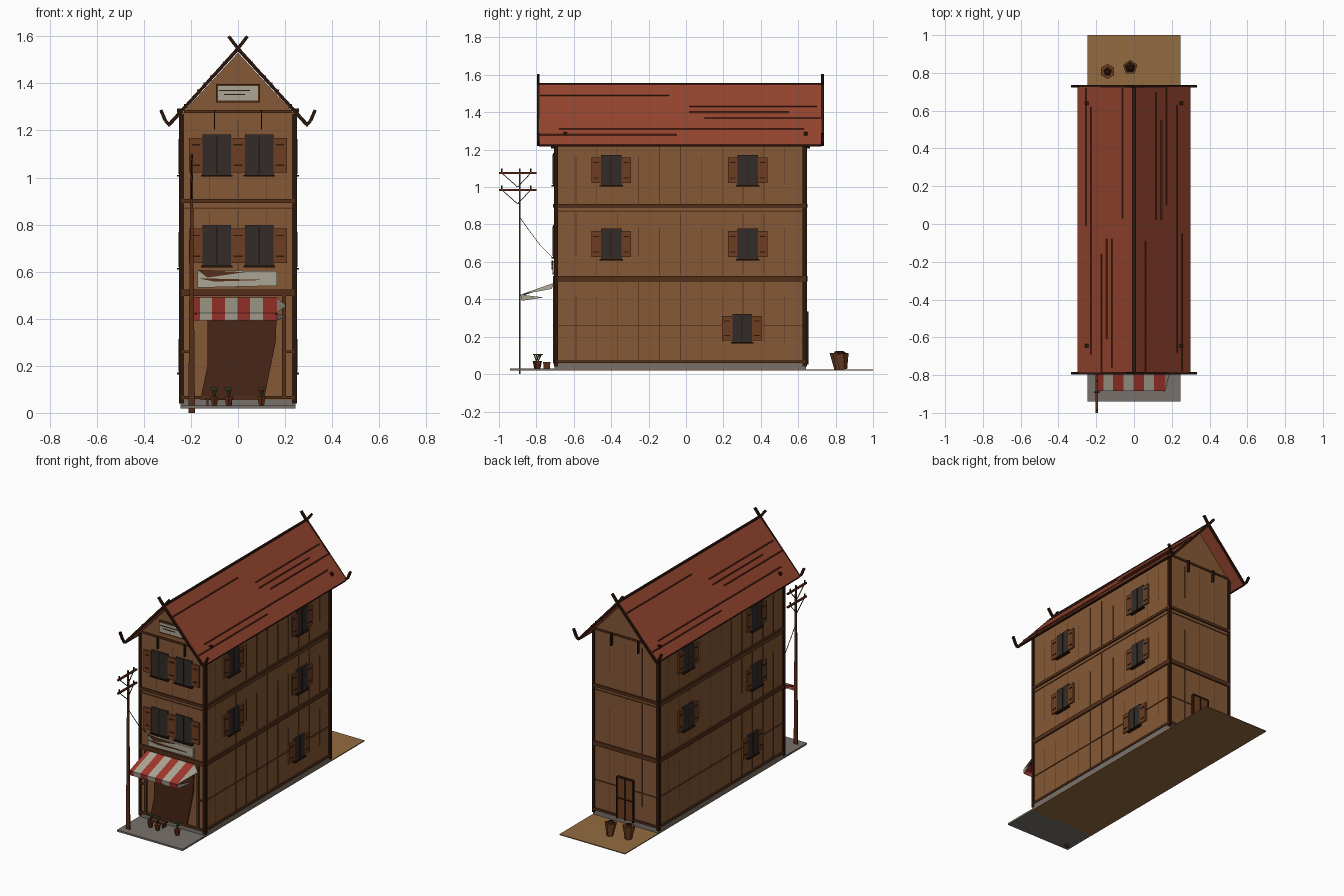
import bpy, bmesh, math, random
from mathutils import Matrix, Vector

if "Cube" in bpy.data.objects:
    bpy.data.objects.remove(bpy.data.objects["Cube"])

random.seed(4)
COLOURS = {"wall": "845939", "timber": "553220", "dark": "2f1c13", "roof": "934632", "streak": "62301f",
           "pane": "35302d", "shutter": "6c4026", "stone": "77716a", "soil": "916a42", "pale": "aaa492",
           "red": "a03830", "shade": "4a2a1c", "leaf": "4c5a30", "seam": "5c3a24"}
parts = {}


def material(key):
    m = bpy.data.materials.get(key)
    if not m:
        m = bpy.data.materials.new(key)
        h = COLOURS[key]
        m.diffuse_color = [(int(h[i:i + 2], 16) / 255) ** 2.2 for i in (0, 2, 4)] + [1]
        m.use_nodes = True
        m.node_tree.nodes["Principled BSDF"].inputs["Base Color"].default_value = m.diffuse_color
    return m


def part(name, mat):
    """One mesh per named part; pieces are gathered into it."""
    if name not in parts:
        parts[name] = (bmesh.new(), mat)
    return parts[name][0]


def box(name, mat, centre, size, M=Matrix()):
    T = M @ Matrix.Translation(centre) @ Matrix.Diagonal((*size, 1))
    bmesh.ops.create_cube(part(name, mat), size=1, matrix=T)


def beam(name, mat, a, b, w, d=None):
    a, b = Vector(a), Vector(b)
    rot = (b - a).to_track_quat('Z', 'Y').to_matrix().to_4x4()
    T = Matrix.Translation((a + b) / 2) @ rot
    box(name, mat, (0, 0, 0), (w, d or w, (b - a).length), T)


def prism(name, mat, pts, y0, y1, M=Matrix()):
    """Extrude an x-z outline from y0 to y1."""
    bm = part(name, mat)
    f = bm.faces.new([bm.verts.new(M @ Vector((x, y0, z))) for x, z in pts])
    ext = bmesh.ops.extrude_face_region(bm, geom=[f], use_keep_orig=True)
    vs = [v for v in ext["geom"] if isinstance(v, bmesh.types.BMVert)]
    bmesh.ops.translate(bm, verts=vs, vec=M.to_3x3() @ Vector((0, y1 - y0, 0)))


def sheet(name, mat, pts):
    bm = part(name, mat)
    bm.faces.new([bm.verts.new(p) for p in pts])


def cone(name, mat, base, r1, r2, h, sides, tilt=0):
    T = Matrix.Translation(base) @ Matrix.Rotation(tilt, 4, 'X') @ Matrix.Translation((0, 0, h / 2))
    bmesh.ops.create_cone(part(name, mat), cap_ends=True, segments=sides, radius1=r1, radius2=r2, depth=h, matrix=T)


# Wall frames: local x runs along the wall, local -y points outwards, origin on the wall face
def wall_frame(turns, dist, mid=0):
    return Matrix.Translation((0, mid, 0)) @ Matrix.Rotation(turns * math.pi / 2, 4, 'Z') @ Matrix.Translation((0, -dist, 0))


FRONT, BACK = wall_frame(0, .70), wall_frame(2, .64)
RIGHT, LEFT = wall_frame(1, .24), wall_frame(3, .24)

# Ground, paving and stone plinth
box("back_yard", "soil", (0, .15, .022), (.49, 1.70, .006))
box("front_paving", "stone", (0, -.82, .025), (.49, .24, .012))
box("plinth", "stone", (0, -.03, .04), (.49, 1.345, .035))

# House body with gables
prism("house_body", "wall", [(-.24, .05), (.24, .05), (.24, 1.27), (0, 1.53), (-.24, 1.27)], -.70, .64)

# Corner posts
for x in (-.24, .24):
    for y in (-.695, .635):
        box("corner_posts", "dark", (x, y, .655), (.02, .022, 1.23))

# Floor beams and plank seams on every wall
for M, a, b in ((FRONT, -.24, .24), (BACK, -.24, .24), (RIGHT, -.70, .64), (LEFT, -.64, .70)):
    c, w = (a + b) / 2, b - a
    for z, h in ((.51, .028), (.90, .018), (.065, .014)):
        box("floor_beams", "timber", (c, -.003, z), (w, .014, h), M)
    for z in (.26, .87):
        if M is not FRONT or z > .5:
            box("thin_rails", "seam", (c, -.001, z), (w, .006, .007), M)
    n = round(w / .11)
    for i in range(1, n):
        for z0, z1 in ((.07, .50), (.53, .86), (.91, 1.24)):
            if M is FRONT and z0 < .1:
                continue
            lo, hi = z0 + random.choice((0, 0, .1)), z1 - random.choice((0, 0, .08))
            box("plank_seams", "seam", (a + w * i / n, 0, (lo + hi) / 2), (.004, .004, hi - lo), M)
for M in (FRONT, BACK):
    box("gable_beams", "timber", (0, -.002, 1.28), (.46, .01, .012), M)
    for x in (-.10, .10):
        box("gable_hooks", "dark", (x, -.012, 1.245), (.006, .02, .08), M)


# Shuttered windows
def window(M, u, z, w, h, sh):
    box("window_panes", "pane", (u, -.004, z), (w, .012, h), M)
    box("window_bars", "dark", (u, -.011, z), (.005, .004, h * .9), M)
    box("window_sills", "dark", (u, -.008, z - h / 2), (w + .015, .024, .008), M)
    for s in (-1, 1):
        x = u + s * (w / 2 + sh / 2)
        box("shutters", "shutter", (x, -.006, z), (sh, .010, h * .84), M)
        for dz in (-.25, .25):
            box("shutter_hinges", "dark", (x, -.012, z + dz * h), (sh * .6, .003, .006), M)


for z in (1.095, .71):
    for x in (-.09, .09):
        window(FRONT, x, z, .12, .175, .058)
for z in (1.09, .695):
    for y in (-.40, .33):
        window(RIGHT, y, z, .11, .165, .05)
        window(LEFT, -y, z, .11, .165, .05)
window(RIGHT, .30, .245, .105, .155, .055)
window(LEFT, .36, .245, .105, .155, .055)

# Back door
box("back_door", "shutter", (0, -.005, .19), (.115, .014, .27), BACK)
for x in (-.06, 0, .06):
    box("back_door_frame", "dark", (x, -.008, .19), (.008, .016, .28), BACK)
for z in (.19, .33):
    box("back_door_frame", "dark", (0, -.008, z), (.12, .016, .008), BACK)

# Shop entrance and its frame
prism("shop_entrance", "shade", [(-.16, .055), (.11, .055), (.16, .30), (.165, .44), (-.13, .44), (-.13, .20)], -.008, 0, FRONT)
for x in (-.195, .195):
    box("shop_posts", "timber", (x, -.004, .28), (.016, .014, .44), FRONT)
    box("shop_rails", "timber", (x * 1.13, -.003, .26), (.04, .012, .01), FRONT)

# Striped awning with valance and pointed ends
edges = [-.19, -.162, -.11, -.056, -.002, .052, .106, .165]
for i, (a, b) in enumerate(zip(edges, edges[1:])):
    n, m = ("awning_white_stripes", "pale") if i % 2 else ("awning_red_stripes", "red")
    sheet(n, m, [(a, -.70, .49), (b, -.70, .49), (b, -.885, .425), (a, -.885, .425)])
    sheet(n, m, [(a, -.885, .425), (b, -.885, .425), (b, -.88, .392), (a, -.88, .392)])
sheet("awning_white_stripes", "pale", [(.165, -.70, .49), (.205, -.72, .455), (.165, -.885, .425)])
sheet("awning_white_stripes", "pale", [(.165, -.885, .425), (.205, -.76, .41), (.165, -.88, .392)])
sheet("awning_red_stripes", "red", [(-.19, -.70, .49), (-.205, -.72, .455), (-.19, -.885, .425)])
for x in (-.18, .16):
    beam("awning_struts", "dark", (x, -.70, .48), (x, -.885, .418), .006)

# Blank shop board and gable board
prism("shop_board", "pale", [(-.172, .532), (.165, .54), (.165, .603), (-.172, .605)], -.014, 0, FRONT)
prism("shop_board_cracks", "timber", [(-.172, .607), (.03, .598), (-.13, .575)], -.018, -.01, FRONT)
prism("shop_board_cracks", "timber", [(-.172, .572), (.12, .565), (-.10, .558)], -.018, -.01, FRONT)
box("gable_board_frame", "timber", (0, -.005, 1.358), (.185, .014, .08), FRONT)
box("gable_board", "pale", (0, -.011, 1.358), (.168, .008, .062), FRONT)
for z, w in ((1.37, .13), (1.352, .09)):
    box("gable_board_slats", "dark", (-.015, -.016, z), (w, .003, .004), FRONT)

# Roof
prism("roof", "roof", [(0, 1.555), (.30, 1.228), (.29, 1.218), (0, 1.535), (-.29, 1.218), (-.30, 1.228)], -.785, .725)
box("roof_ridge", "dark", (0, -.03, 1.55), (.014, 1.51, .014))
for s in (-1, 1):
    on_roof = lambda z, y: (s * (1.557 - z) * .918, y, z)
    for z, y0, y1 in ((1.49, -.78, -.09), (1.43, .02, .70), (1.40, .02, .55), (1.37, .10, .72), (1.31, -.68, .63), (1.28, -.78, -.05)):
        if s < 0:
            y0, y1 = -.06 - y1, -.06 - y0
        beam("roof_streaks", "streak", on_roof(z, y0), on_roof(z, y1), .006)
    for y in (-.645, .64):
        box("roof_pegs", "dark", on_roof(1.285, y), (.018, .018, .018))
    # Barge boards crossing at the ridge and curling up at the eaves
    for y in (-.79, .73):
        path = [(-.04, 1.60), (0, 1.548), (.292, 1.224), (.308, 1.24), (.328, 1.287)]
        for (xa, za), (xb, zb) in zip(path, path[1:]):
            beam("barge_boards", "dark", (s * xa, y, za), (s * xb, y, zb), .014)
    beam("eave_boards", "dark", (s * .293, -.785, 1.222), (s * .293, .725, 1.222), .010)

# Utility pole with cross arms, braces and sagging wire
PX, PY = -.197, -.89
prism("utility_pole", "timber", [(PX - .014, 0), (PX + .014, 0), (PX + .005, 1.10), (PX - .005, 1.10)], PY - .004, PY + .004)
for z in (1.075, .985):
    box("pole_arms", "streak", (PX, -.90, z), (.012, .20, .010))
    for y in (-.985, -.83):
        beam("pole_braces", "dark", (PX, -.90, z - .075), (PX, y, z), .004)
        box("pole_insulators", "dark", (PX, y, z + .012), (.008, .008, .022))
wire = [(-.89, .84), (-.84, .77), (-.78, .69), (-.70, .61)]
for (ya, za), (yb, zb) in zip(wire, wire[1:]):
    beam("pole_wire", "dark", (PX, ya, za), (PX, yb, zb), .003)

# Potted plants and low bench by the shop front
for x, y in ((-.10, -.79), (-.04, -.80), (.10, -.79)):
    cone("flower_pots", "streak", (x, y, .03), .012, .02, .04, 6)
    for dx, dy in ((-.012, .012), (.012, -.012), (0, .018)):
        beam("plant_stems", "leaf", (x, y, .07), (x + dx, y + dy, .105), .004)
        box("plant_leaves", "leaf", (x + dx, y + dy, .105), (.014, .014, .006))
box("low_bench", "timber", (-.08, -.745, .06), (.12, .04, .008))
for x in (-.13, -.03):
    box("low_bench", "timber", (x, -.745, .043), (.008, .035, .03))

# Tapered sacks in the back yard
cone("yard_sacks", "shutter", (-.14, .815, .025), .022, .04, .09, 6, .08)
cone("yard_sacks", "shutter", (-.02, .84, .025), .022, .04, .085, 5, .12)
for x, y in ((-.14, .808), (-.02, .83)):
    cone("sack_ties", "dark", (x, y, .108), .03, .012, .015, 5, .1)

# Turn every gathered part into an object
for name, (bm, mat) in parts.items():
    bmesh.ops.recalc_face_normals(bm, faces=bm.faces)
    me = bpy.data.meshes.new(name)
    bm.to_mesh(me)
    bm.free()
    me.materials.append(material(mat))
    bpy.context.collection.objects.link(bpy.data.objects.new(name, me))
